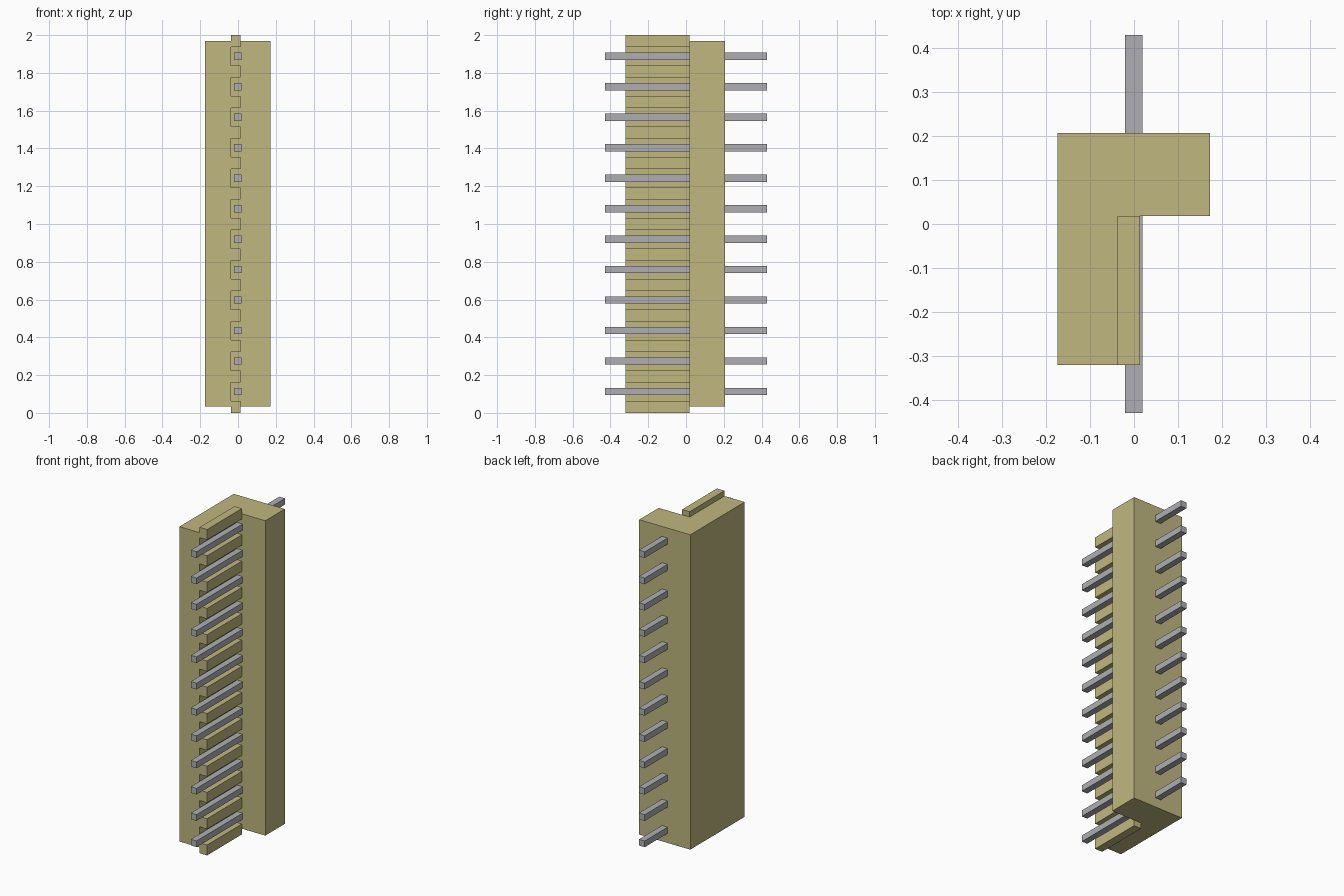
import bpy
import bmesh

if "Cube" in bpy.data.objects:
    bpy.data.objects.remove(bpy.data.objects["Cube"], do_unlink=True)


def make_material(name, color):
    mat = bpy.data.materials.new(name)
    mat.use_nodes = True
    mat.diffuse_color = color
    mat.node_tree.nodes["Principled BSDF"].inputs["Base Color"].default_value = color
    return mat


def add_object(name, bm, mat):
    bmesh.ops.recalc_face_normals(bm, faces=bm.faces)
    mesh = bpy.data.meshes.new(name)
    bm.to_mesh(mesh)
    bm.free()
    mesh.materials.append(mat)
    obj = bpy.data.objects.new(name, mesh)
    bpy.context.collection.objects.link(obj)
    return obj


def prism(name, profile, z0, z1, mat):
    """Extrude an outline in the xy plane from z0 up to z1."""
    bm = bmesh.new()
    face = bm.faces.new([bm.verts.new((x, y, z0)) for x, y in profile])
    up = bmesh.ops.extrude_face_region(bm, geom=[face])["geom"]
    verts = [v for v in up if isinstance(v, bmesh.types.BMVert)]
    bmesh.ops.translate(bm, verts=verts, vec=(0, 0, z1 - z0))
    return add_object(name, bm, mat)


def rect(x0, x1, y0, y1):
    return [(x0, y0), (x1, y0), (x1, y1), (x0, y1)]


plastic = make_material("tan plastic", (0.52, 0.475, 0.21, 1))
metal = make_material("grey metal", (0.43, 0.42, 0.45, 1))

PINS = 12
PITCH = 0.1614
RIB = 0.064
LEFT, RIGHT = -0.174, 0.173
FRONT, STEP, BACK = -0.32, 0.018, 0.207
ARM = -0.037

# L-shaped housing
outline = [(LEFT, FRONT), (ARM, FRONT), (ARM, STEP),
           (RIGHT, STEP), (RIGHT, BACK), (LEFT, BACK)]
prism("housing", outline, 0.035, 1.968, plastic)

# Ribs that separate the pins
for i in range(PINS + 1):
    z = i * PITCH
    prism(f"rib_{i + 1}", rect(ARM, 0.014, FRONT, STEP), z, z + RIB, plastic)

# Square pins running through the housing
for i in range(PINS):
    z = RIB / 2 + (i + 0.5) * PITCH
    prism(f"pin_{i + 1}", rect(-0.02, 0.019, -0.429, 0.429),
          z - 0.019, z + 0.019, metal)
